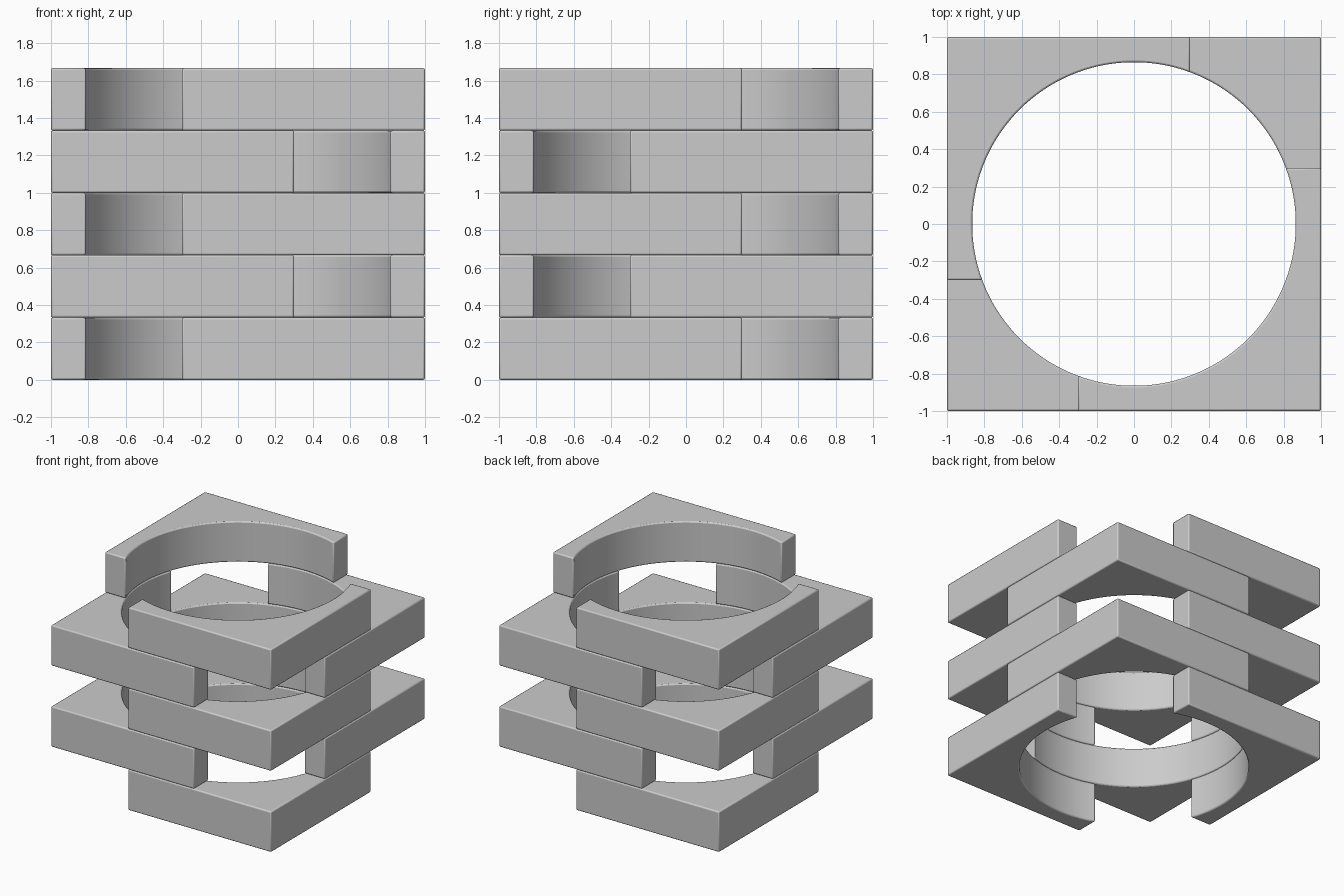
import bpy, bmesh
from math import sin, cos, asin, pi, radians

if "Cube" in bpy.data.objects:
    bpy.data.objects.remove(bpy.data.objects["Cube"])

LAYERS = 5
H = 1 / 3          # layer height
R = 0.865          # bore radius
OVER = 0.3         # how far each arm reaches past the centre line
SEGS = 48


def corner_block(name, turn, z):
    """L-shaped corner block with a round inner face, turned about z."""
    a = asin(OVER / R)
    start, end = pi / 2 + a, -a
    pts = [(1, -OVER), (1, 1), (-OVER, 1)]
    for i in range(SEGS + 1):
        t = start + (end - start) * i / SEGS
        pts.append((R * cos(t), R * sin(t)))
    c, s = cos(turn), sin(turn)

    bm = bmesh.new()
    base = bm.faces.new([bm.verts.new((x * c - y * s, x * s + y * c, z)) for x, y in pts])
    top = bmesh.ops.extrude_face_region(bm, geom=[base])["geom"]
    bmesh.ops.translate(bm, vec=(0, 0, H),
                        verts=[v for v in top if isinstance(v, bmesh.types.BMVert)])
    if not any(f.normal.z < -0.5 for f in bm.faces if f.calc_center_median().z < z + 0.001):
        pass
    bmesh.ops.recalc_face_normals(bm, faces=bm.faces[:])
    mesh = bpy.data.meshes.new(name)
    bm.to_mesh(mesh)
    bm.free()

    ob = bpy.data.objects.new(name, mesh)
    bpy.context.collection.objects.link(ob)
    # small softened edges
    bev = ob.modifiers.new("soft_edges", "BEVEL")
    bev.width = 0.01
    bev.segments = 2
    bev.limit_method = 'ANGLE'
    bev.angle_limit = radians(30)
    # smooth bore, crisp edges
    bpy.ops.object.select_all(action='DESELECT')
    ob.select_set(True)
    bpy.context.view_layer.objects.active = ob
    bpy.ops.object.shade_smooth_by_angle(angle=radians(30))


# Two opposite corners per layer, alternating diagonals going up
for n in range(LAYERS):
    first = pi / 2 if n % 2 == 0 else 0
    for k in range(2):
        corner_block(f"corner_block_{n + 1}_{'ab'[k]}", first + k * pi, n * H)
